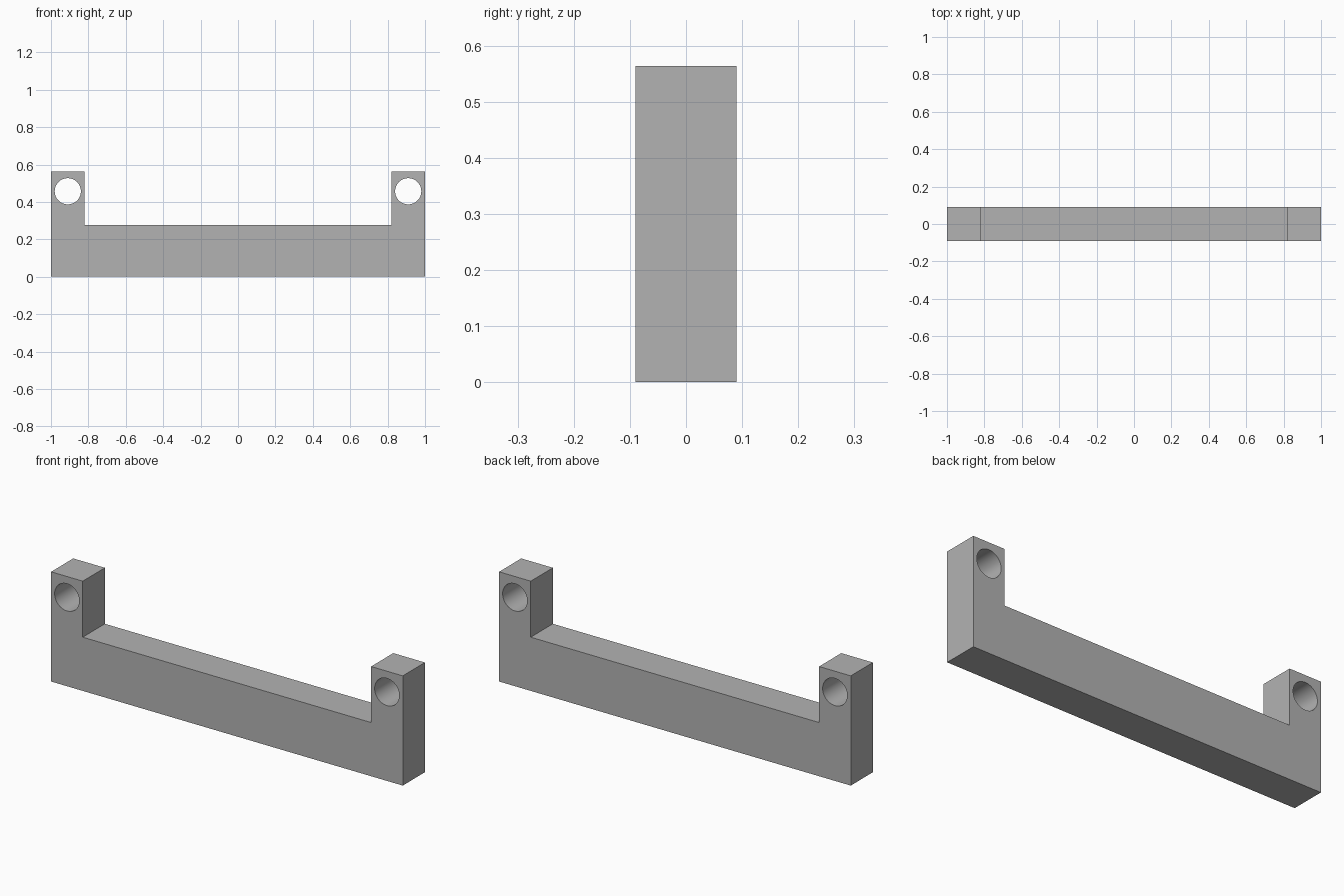
import bpy
import bmesh
from mathutils import Matrix

cube = bpy.data.objects.get("Cube")
if cube:
    bpy.data.objects.remove(cube, do_unlink=True)

DEPTH, HEIGHT, BAR_TOP, POST = 0.18, 0.564, 0.276, 0.18
HOLE_X, HOLE_Z, HOLE_R = 0.91, 0.457, 0.07

grey = bpy.data.materials.new("plain grey")
grey.use_nodes = True
colour = (0.45, 0.45, 0.45, 1)
grey.diffuse_color = colour
grey.node_tree.nodes["Principled BSDF"].inputs["Base Color"].default_value = colour


def make_object(name, bm):
    bmesh.ops.recalc_face_normals(bm, faces=bm.faces)
    mesh = bpy.data.meshes.new(name)
    bm.to_mesh(mesh)
    bm.free()
    mesh.materials.append(grey)
    obj = bpy.data.objects.new(name, mesh)
    bpy.context.collection.objects.link(obj)
    return obj


# Bracket: half profile mirrored into a U shape, extruded through its depth
half = [(1, 0), (1, HEIGHT), (1 - POST, HEIGHT), (1 - POST, BAR_TOP)]
profile = half + [(-x, z) for x, z in reversed(half)]
bm = bmesh.new()
face = bm.faces.new([bm.verts.new((x, -DEPTH / 2, z)) for x, z in profile])
extruded = bmesh.ops.extrude_face_region(bm, geom=[face])["geom"]
moved = [v for v in extruded if isinstance(v, bmesh.types.BMVert)]
bmesh.ops.translate(bm, verts=moved, vec=(0, DEPTH, 0))
bracket = make_object("bracket", bm)

# Round holes through both end posts
bm = bmesh.new()
for side in (-1, 1):
    place = Matrix.Translation((side * HOLE_X, 0, HOLE_Z)) @ Matrix.Rotation(1.570796, 4, "X")
    bmesh.ops.create_cone(bm, cap_ends=True, segments=64, radius1=HOLE_R,
                          radius2=HOLE_R, depth=DEPTH * 2, matrix=place)
cutter = make_object("hole_cutter", bm)
cutter.hide_render = True

cut = bracket.modifiers.new("holes", "BOOLEAN")
cut.operation = "DIFFERENCE"
cut.solver = "EXACT"
cut.object = cutter
bpy.ops.object.select_all(action="DESELECT")
bracket.select_set(True)
bpy.context.view_layer.objects.active = bracket
bpy.ops.object.modifier_apply(modifier=cut.name)
bpy.data.objects.remove(cutter, do_unlink=True)

# Smooth hole walls, crisp edges elsewhere
bpy.ops.object.shade_smooth_by_angle()
